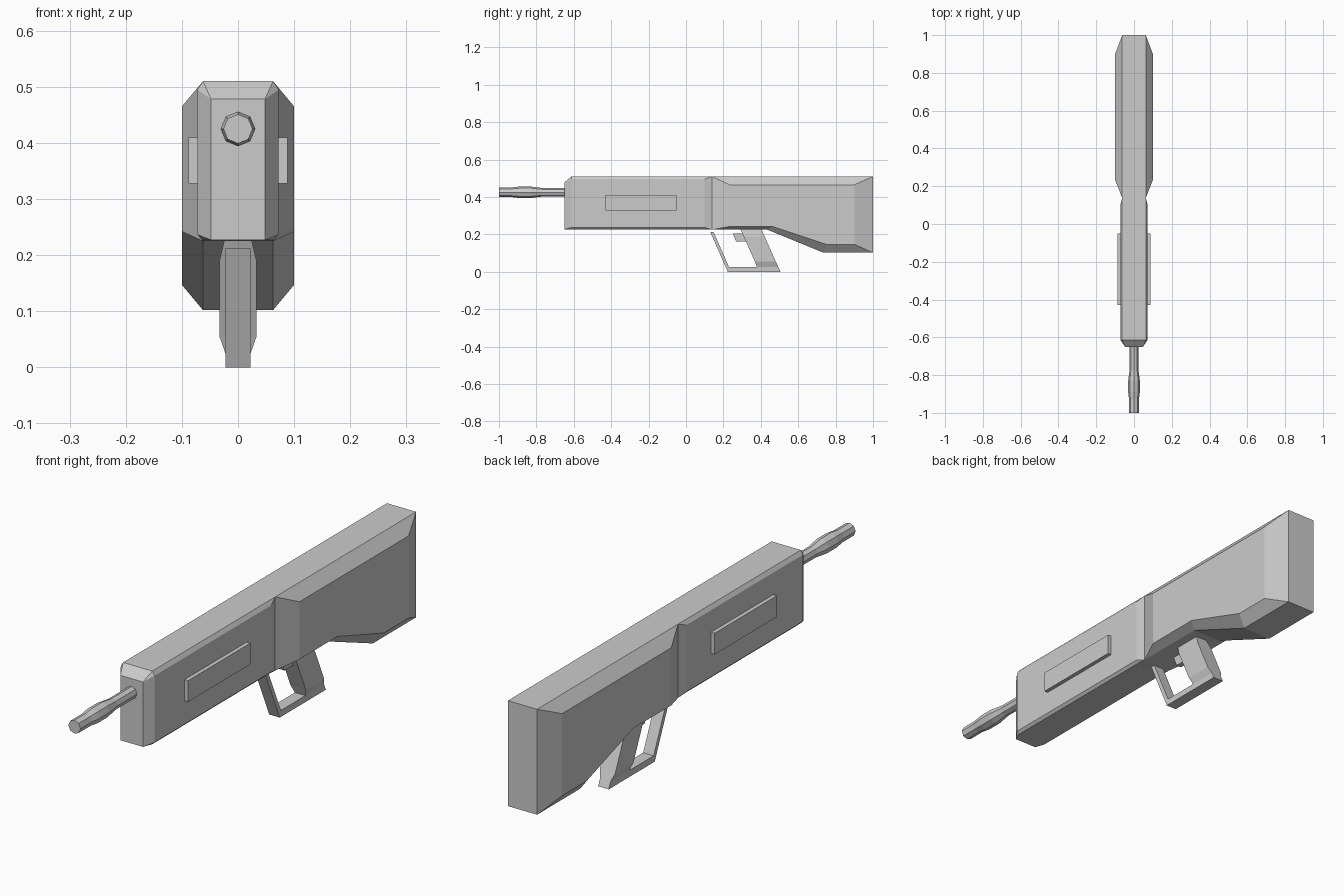
import bpy, bmesh, math


def loft(name, rings):
    """Skin a list of equal-length point rings and cap both ends."""
    bm = bmesh.new()
    rows = [[bm.verts.new(p) for p in ring] for ring in rings]
    n = len(rows[0])
    for a, b in zip(rows, rows[1:]):
        for i in range(n):
            j = (i + 1) % n
            bm.faces.new((a[i], a[j], b[j], b[i]))
    bm.faces.new(rows[0])
    bm.faces.new(rows[-1][::-1])
    bmesh.ops.remove_doubles(bm, verts=bm.verts, dist=1e-5)
    bmesh.ops.recalc_face_normals(bm, faces=bm.faces)
    mesh = bpy.data.meshes.new(name)
    bm.to_mesh(mesh)
    bm.free()
    obj = bpy.data.objects.new(name, mesh)
    bpy.context.collection.objects.link(obj)
    return obj


def plate(name, outline, x0, x1):
    """Extrude a (y, z) outline from x0 to x1."""
    return loft(name, [[(x, y, z) for y, z in outline] for x in (x0, x1)])


def body_ring(y, y_low, edge, side, top, side_top, side_low, low):
    half = [(edge, y, top), (side, y, side_top),
            (side, y, side_low), (edge, y_low, low)]
    return half + [(-x, yy, z) for x, yy, z in reversed(half)]


# Body and stock: chamfered sections from front to back
stations = [
    (-0.65, -0.65, 0.048, 0.048, 0.478, 0.478, 0.227, 0.227),
    (-0.613, -0.613, 0.0625, 0.0725, 0.51, 0.495, 0.237, 0.227),
    (0.10, 0.10, 0.0625, 0.0725, 0.51, 0.495, 0.237, 0.227),
    (0.138, 0.138, 0.0625, 0.0625, 0.51, 0.51, 0.225, 0.225),
    (0.233, 0.233, 0.0625, 0.10, 0.51, 0.465, 0.242, 0.225),
    (0.465, 0.435, 0.0625, 0.10, 0.51, 0.465, 0.242, 0.225),
    (0.75, 0.735, 0.0625, 0.10, 0.51, 0.465, 0.147, 0.102),
    (0.90, 0.90, 0.0625, 0.10, 0.51, 0.465, 0.147, 0.102),
    (1.0, 1.0, 0.0625, 0.0625, 0.51, 0.51, 0.102, 0.102),
]
loft("body", [body_ring(*s) for s in stations])

# Barrel with flared octagonal tip
barrel = [(-0.60, 0.023), (-0.77, 0.023), (-0.83, 0.031),
          (-0.89, 0.031), (-0.93, 0.026), (-1.0, 0.026)]
loft("barrel", [[(r * math.cos(k * math.pi / 4), y, 0.425 + r * math.sin(k * math.pi / 4))
                 for k in range(8)] for y, r in barrel])

# Raised side panels
panel = [(-0.43, 0.328), (-0.05, 0.328), (-0.05, 0.41), (-0.43, 0.41)]
for side, s in (("right", 1), ("left", -1)):
    plate(side + "_panel", panel, s * 0.065, s * 0.088)

# Slanted grip, swelling in the middle: z, front y, back y, half width
grip = [(0.0, 0.38, 0.505, 0.0225), (0.025, 0.38, 0.494, 0.0225),
        (0.055, 0.368, 0.480, 0.033), (0.19, 0.308, 0.420, 0.033),
        (0.235, 0.288, 0.400, 0.0225)]
loft("grip", [[(-w, f, z), (w, f, z), (w, b, z), (-w, b, z)] for z, f, b, w in grip])

# Guard in front of the grip
plate("trigger_guard", [(0.13, 0.212), (0.223, 0.0), (0.385, 0.0), (0.385, 0.025),
                        (0.23, 0.025), (0.148, 0.212)], -0.0225, 0.0225)

# Trigger
plate("trigger", [(0.25, 0.205), (0.268, 0.162), (0.34, 0.162), (0.32, 0.205)],
      -0.011, 0.011)
